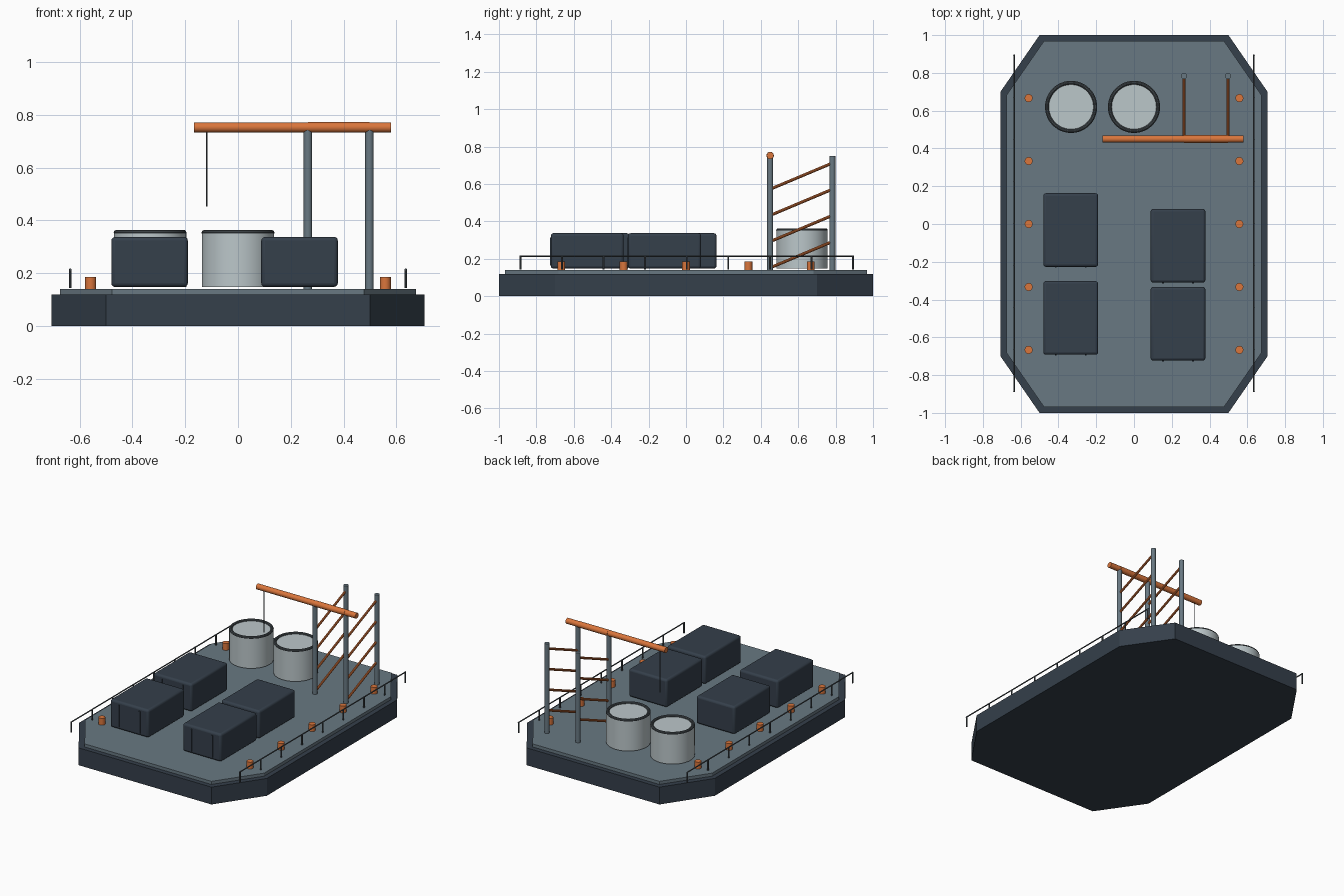
import bpy, bmesh, math
from mathutils import Vector

if "Cube" in bpy.data.objects:
    bpy.data.objects.remove(bpy.data.objects["Cube"])


def material(name, rgb):
    m = bpy.data.materials.new(name)
    m.diffuse_color = (*rgb, 1)
    m.use_nodes = True
    m.node_tree.nodes["Principled BSDF"].inputs["Base Color"].default_value = m.diffuse_color
    return m


DARK = material("dark_steel", (0.035, 0.05, 0.07))
DECK = material("deck_grey", (0.14, 0.19, 0.225))
RAIL = material("rail_grey", (0.07, 0.085, 0.095))
PALE = material("tank_pale", (0.50, 0.57, 0.59))
ORANGE = material("orange", (0.70, 0.18, 0.045))


def finish(ob, name, mat, smooth=False):
    ob.name = name
    ob.data.materials.append(mat)
    if smooth:
        bpy.ops.object.shade_smooth_by_angle(angle=math.radians(35))
    return ob


def rod(name, a, b, r, mat, sides=16):
    a, b = Vector(a), Vector(b)
    d = b - a
    bpy.ops.mesh.primitive_cylinder_add(
        vertices=sides, radius=r, depth=d.length, location=(a + b) / 2,
        rotation=d.to_track_quat('Z', 'Y').to_euler())
    return finish(bpy.context.object, name, mat, True)


def box(name, loc, size, mat, bevel=0):
    bpy.ops.mesh.primitive_cube_add(size=1, location=loc)
    ob = bpy.context.object
    ob.scale = size
    bpy.ops.object.transform_apply(location=False, rotation=False, scale=True)
    finish(ob, name, mat)
    if bevel:
        mod = ob.modifiers.new("rounded_edges", 'BEVEL')
        mod.width, mod.segments = bevel, 3
        bpy.ops.object.shade_smooth_by_angle(angle=math.radians(35))
    return ob


def octagon_slab(name, x, y, cx, cy, z0, z1, mat):
    # one quadrant's two corners, mirrored around
    pts = [(x, -cy), (x, cy), (cx, y), (-cx, y), (-x, cy), (-x, -cy), (-cx, -y), (cx, -y)]
    bm = bmesh.new()
    face = bm.faces.new([bm.verts.new((px, py, z0)) for px, py in pts])
    ext = bmesh.ops.extrude_face_region(bm, geom=[face])
    verts = [v for v in ext['geom'] if isinstance(v, bmesh.types.BMVert)]
    bmesh.ops.translate(bm, verts=verts, vec=(0, 0, z1 - z0))
    bmesh.ops.recalc_face_normals(bm, faces=bm.faces)
    me = bpy.data.meshes.new(name)
    bm.to_mesh(me)
    bm.free()
    ob = bpy.data.objects.new(name, me)
    bpy.context.collection.objects.link(ob)
    return finish(ob, name, mat)


# Hull and deck plate
octagon_slab("hull", 0.707, 1.0, 0.50, 0.70, 0, 0.118, DARK)
octagon_slab("deck", 0.675, 0.968, 0.477, 0.682, 0.115, 0.139, DECK)

# Cargo containers with door bars on the front end
for i, (x, y) in enumerate([(-0.335, -0.032), (-0.335, -0.497), (0.233, -0.115), (0.233, -0.528)]):
    box(f"container_{i}", (x, y, 0.2425), (0.29, 0.39, 0.189), DARK, 0.014)
    for s in (-1, 1):
        box(f"container_{i}_door_bar", (x + s * 0.079, y - 0.195, 0.24), (0.009, 0.008, 0.15), DARK)

# Storage tanks with rims
for i, x in enumerate((-0.333, 0.0)):
    rod(f"tank_{i}", (x, 0.62, 0.148), (x, 0.62, 0.352), 0.137, PALE, 48)
    bpy.ops.mesh.primitive_torus_add(major_radius=0.128, minor_radius=0.01, major_segments=48,
                                     minor_segments=10, location=(x, 0.62, 0.353))
    finish(bpy.context.object, f"tank_{i}_rim", RAIL, True)

# Bollards and railings on both sides
for s, side in ((-1, "left"), (1, "right")):
    for i in range(5):
        y = (i - 2) / 3
        rod(f"{side}_bollard_{i}", (s * 0.558, y, 0.137), (s * 0.558, y, 0.185), 0.021, ORANGE, 20)
    x = s * 0.635
    rod(f"{side}_rail", (x, -0.89, 0.214), (x, 0.898, 0.214), 0.004, RAIL, 8)
    for i in range(9):
        y = -0.885 + i * 0.2222
        rod(f"{side}_rail_post_{i}", (x, y, 0.143), (x, y, 0.216), 0.005, RAIL, 8)

# Crane tower: four legs with diagonal braces
for x in (0.265, 0.498):
    for y in (0.45, 0.783):
        rod("crane_leg", (x, y, 0.138), (x, y, 0.75), 0.016, DECK)
    for i in range(4):
        z = 0.152 + 0.14 * i
        rod("crane_brace", (x, 0.45, z), (x, 0.783, z + 0.14), 0.008, ORANGE, 10)

# Crane boom, cross beam and hoist cable
rod("crane_boom", (-0.167, 0.45, 0.752), (0.58, 0.45, 0.752), 0.019, ORANGE)
rod("crane_cross_beam", (0.265, 0.45, 0.752), (0.498, 0.45, 0.752), 0.020, ORANGE)
rod("hoist_cable", (-0.118, 0.45, 0.452), (-0.118, 0.45, 0.75), 0.003, RAIL, 8)
